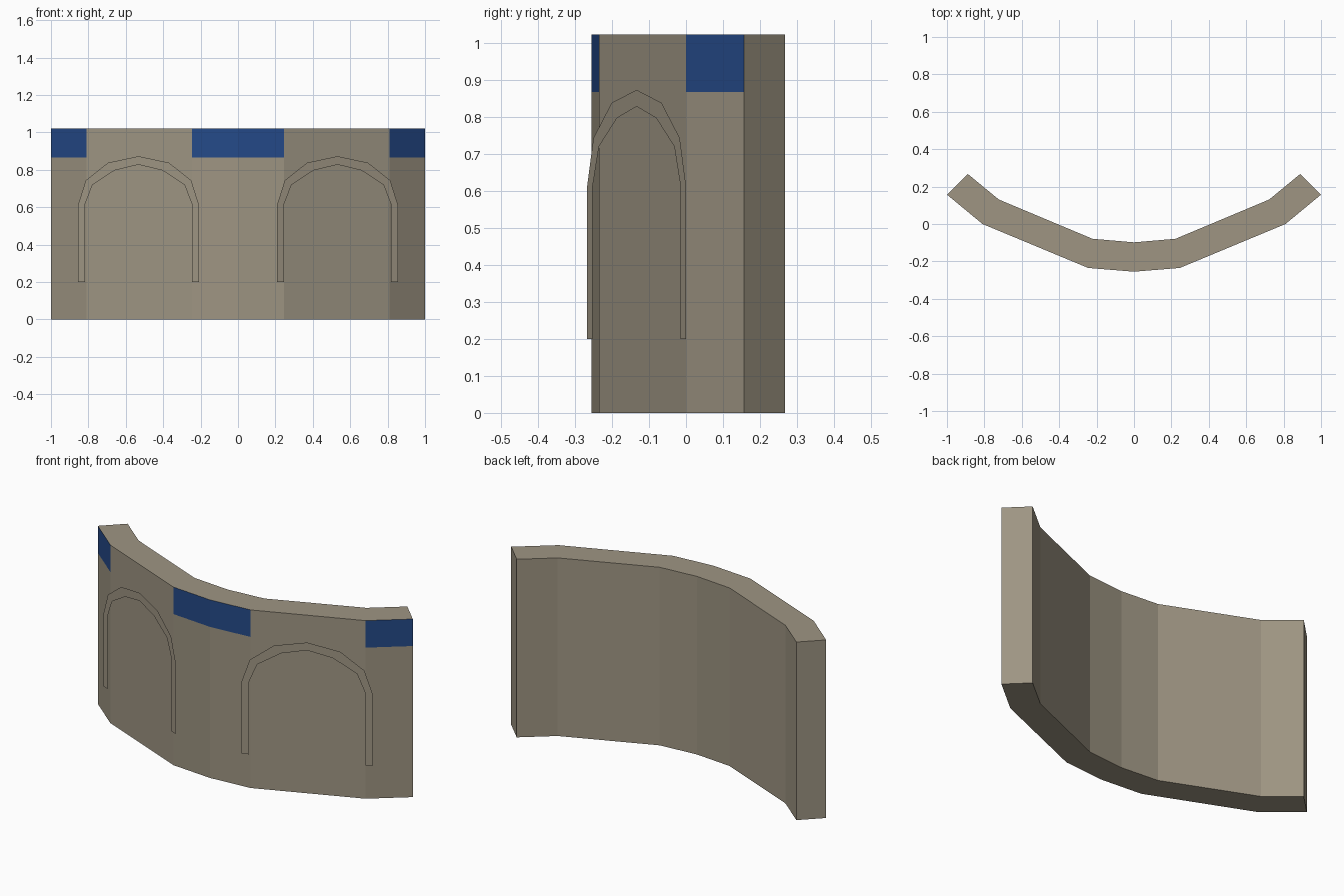
import bpy, bmesh

if "Cube" in bpy.data.objects:
    bpy.data.objects.remove(bpy.data.objects["Cube"])


def material(name, rgb):
    m = bpy.data.materials.new(name)
    m.diffuse_color = (*rgb, 1.0)
    m.use_nodes = True
    m.node_tree.nodes["Principled BSDF"].inputs["Base Color"].default_value = m.diffuse_color
    return m


def make_object(name, bm, mats):
    mesh = bpy.data.meshes.new(name)
    bm.to_mesh(mesh)
    bm.free()
    for m in mats:
        mesh.materials.append(m)
    ob = bpy.data.objects.new(name, mesh)
    bpy.context.collection.objects.link(ob)
    return ob


def mirrored(half):
    """Full left-to-right run from points listed from the centre outwards."""
    return [(-x, y) for x, y in reversed(half[1:])] + half


stone = material("stone", (0.342, 0.301, 0.226))
blue = material("blue paint", (0.018, 0.068, 0.25))

HEIGHT, BAND = 1.022, 0.867

# Curved wall: plan outline extruded upwards
front = mirrored([(0, -0.255), (0.245, -0.235), (0.81, 0.0), (1.0, 0.157)])
back = mirrored([(0, -0.098), (0.222, -0.079), (0.723, 0.131), (0.888, 0.267)])
bm = bmesh.new()
base = bm.faces.new([bm.verts.new((x, y, 0)) for x, y in front + back[::-1]])
top = bmesh.ops.extrude_face_region(bm, geom=[base])["geom"]
bmesh.ops.translate(bm, vec=(0, 0, HEIGHT),
                    verts=[v for v in top if isinstance(v, bmesh.types.BMVert)])
bmesh.ops.recalc_face_normals(bm, faces=bm.faces)

# Painted strips: cut the front faces at the band height, skipping the arch panels
painted = [f for f in bm.faces if f.normal.y < -0.1
           and not 0.3 < abs(f.calc_center_median().x) < 0.8]
geom = painted + list({e for f in painted for e in f.edges})
geom += list({v for f in painted for v in f.verts})
bmesh.ops.bisect_plane(bm, geom=geom, plane_co=(0, 0, BAND), plane_no=(0, 0, 1))
bm.normal_update()
for f in bm.faces:
    c = f.calc_center_median()
    if f.normal.y < -0.1 and c.z > BAND and not 0.3 < abs(c.x) < 0.8:
        f.material_index = 1
make_object("curved_wall", bm, [stone, blue])

# Arch mouldings: thin flat bands standing just off the long panels
outer = mirrored([(0, 0.873), (0.163, 0.838), (0.282, 0.743), (0.323, 0.613), (0.323, 0.2)])
inner = mirrored([(0, 0.828), (0.128, 0.797), (0.246, 0.72), (0.287, 0.613), (0.287, 0.2)])
for side, name in ((-1, "left_arch"), (1, "right_arch")):
    bm = bmesh.new()
    rows = [[bm.verts.new((side * 0.532 + u, -0.1335 + side * 0.4135 * u, z)) for u, z in run]
            for run in (outer, inner)]
    for i in range(len(outer) - 1):
        f = bm.faces.new((rows[0][i], rows[1][i], rows[1][i + 1], rows[0][i + 1]))
        f.normal_update()
        if f.normal.y > 0:
            f.normal_flip()
    make_object(name, bm, [stone])
